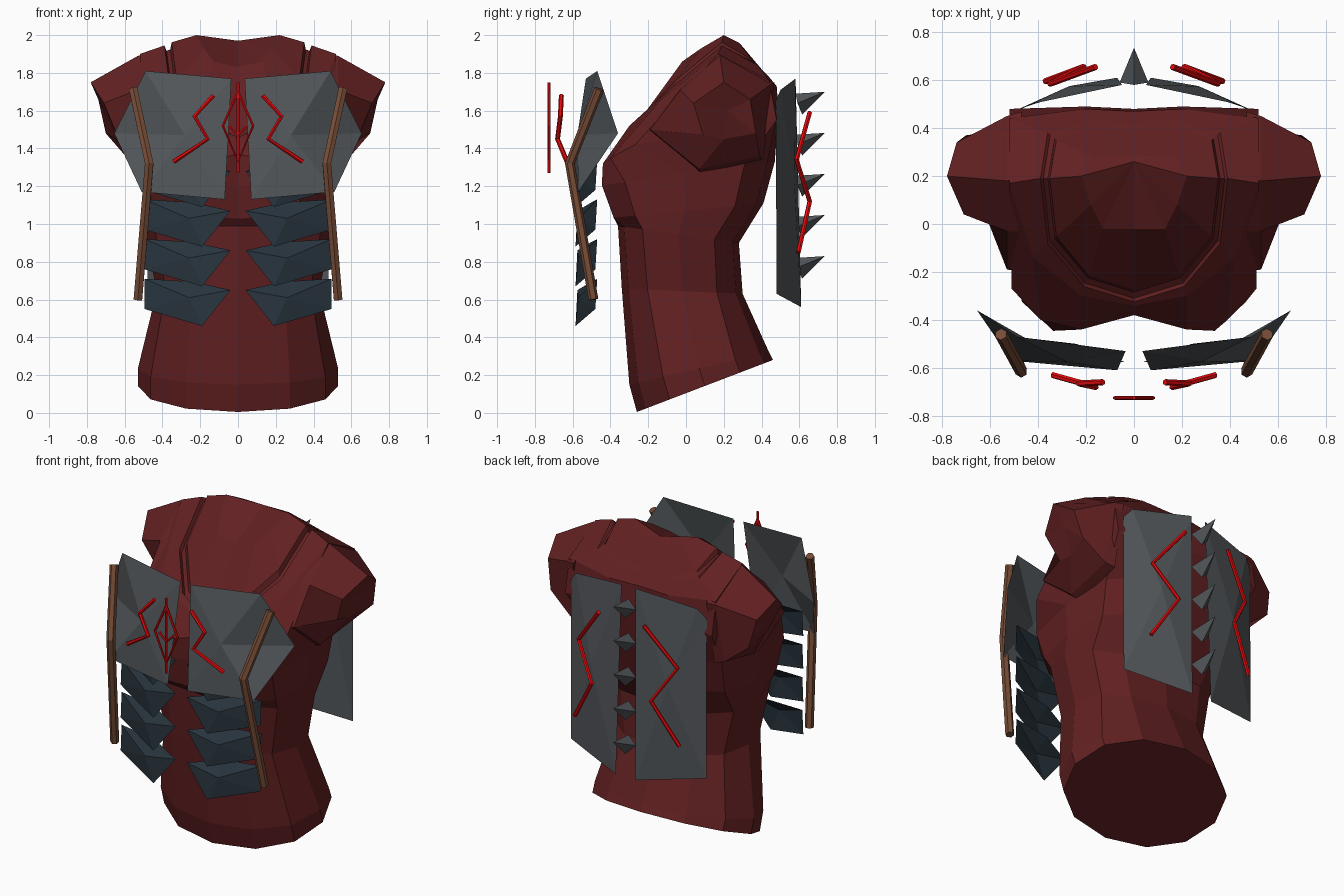
import bpy, bmesh, math

if "Cube" in bpy.data.objects:
    bpy.data.objects.remove(bpy.data.objects["Cube"])


def material(name, rgb):
    m = bpy.data.materials.new(name)
    m.diffuse_color = (*rgb, 1)
    m.use_nodes = True
    m.node_tree.nodes["Principled BSDF"].inputs["Base Color"].default_value = m.diffuse_color
    return m


CLOTH = material("dark red", (0.122, 0.0145, 0.0155))
STEEL = material("grey steel", (0.086, 0.095, 0.103))
BLUE = material("dark blue steel", (0.021, 0.034, 0.046))
LEATHER = material("brown leather", (0.18, 0.072, 0.038))
RED = material("bright red", (0.82, 0.003, 0.004))


def mirrored(ob):
    ob.modifiers.new("Mirror", 'MIRROR').use_mirror_merge = False
    return ob


def mesh_object(name, bm, mat):
    me = bpy.data.meshes.new(name)
    bm.to_mesh(me)
    bm.free()
    me.materials.append(mat)
    ob = bpy.data.objects.new(name, me)
    bpy.context.collection.objects.link(ob)
    return ob


def loft(name, rings, mat, apex):
    """Closed skin through rings of equal length, ending in an apex."""
    bm = bmesh.new()
    vs = [[bm.verts.new(p) for p in r] for r in rings]
    n = len(vs[0])
    tip = bm.verts.new(apex)
    bm.faces.new(vs[0])
    for i in range(n):
        j = (i + 1) % n
        for a, b in zip(vs, vs[1:]):
            bm.faces.new((a[i], a[j], b[j], b[i]))
        bm.faces.new((vs[-1][i], vs[-1][j], tip))
    bmesh.ops.recalc_face_normals(bm, faces=bm.faces)
    return mesh_object(name, bm, mat)


def plate(name, outline, centre, mat, facing):
    """Thin faceted sheet fanned around a raised centre, mirrored."""
    bm = bmesh.new()
    c = bm.verts.new(centre)
    vs = [bm.verts.new(p) for p in outline]
    for i, v in enumerate(vs):
        bm.faces.new((c, v, vs[(i + 1) % len(vs)]))
    bm.normal_update()
    if sum(f.normal.y * f.calc_area() for f in bm.faces) * facing < 0:
        bmesh.ops.reverse_faces(bm, faces=bm.faces)
    return mirrored(mesh_object(name, bm, mat))


def rod(name, paths, radius, mat, mirror=True):
    """Thin faceted rods following point paths."""
    cu = bpy.data.curves.new(name, 'CURVE')
    cu.dimensions = '3D'
    cu.bevel_depth = radius
    cu.bevel_resolution = 1
    cu.use_fill_caps = True
    for path in paths:
        sp = cu.splines.new('POLY')
        sp.points.add(len(path) - 1)
        for p, co in zip(sp.points, path):
            p.co = (*co, 1)
    cu.materials.append(mat)
    tmp = bpy.data.objects.new(name, cu)
    bpy.context.collection.objects.link(tmp)
    bpy.context.view_layer.update()
    me = bpy.data.meshes.new_from_object(
        tmp.evaluated_get(bpy.context.evaluated_depsgraph_get()))
    bpy.data.objects.remove(tmp)
    for poly in me.polygons:
        poly.use_smooth = False
    ob = bpy.data.objects.new(name, me)
    bpy.context.collection.objects.link(ob)
    return mirrored(ob) if mirror else ob


def full(half):
    """Ring from a half listed front centre to back centre."""
    return half + [(-x, y, z) for x, y, z in half[-2:0:-1]]


def oval(width, front, back, z_front, z_back, square, dent):
    """Tilted 12-sided squarish oval with a dent at the front centre."""
    half = []
    for i in range(7):
        t = math.pi * i / 6
        c = -math.cos(t)
        y = (front + back) / 2 + (back - front) / 2 * math.copysign(abs(c) ** square, c)
        z = z_front + (z_back - z_front) * (y - front) / (back - front)
        half.append((width * abs(math.sin(t)) ** square, y + (dent if i == 0 else 0), z))
    return full(half)


# Torso: hem, waist, ribs and chest
body = [oval(*p) for p in (
    (.53, -.26, .46, .005, .28, .95, 0),
    (.53, -.30, .44, .15, .32, .95, 0),
    (.43, -.34, .30, .66, .63, .8, 0),
    (.49, -.36, .28, .99, .90, .75, 0),
    (.50, -.42, .41, 1.03, 1.11, .65, .04),
    (.51, -.485, .47, 1.20, 1.33, .6, .105))]
upper_chest = [(0, -.38, 1.37), (.22, -.44, 1.32), (.39, -.40, 1.35), (.51, -.27, 1.42),
               (.52, .48, 1.55), (.20, .49, 1.6), (0, .48, 1.6)]
shoulders = [(0, -.34, 1.44), (.22, -.30, 1.52), (.42, -.14, 1.65), (.52, .17, 1.90),
             (.52, .44, 1.76), (.21, .48, 1.73), (0, .47, 1.73)]
body += [full(upper_chest), full(shoulders)]

# Collar groove: outer lip, sunken floor and inner lip, fading out at the back
lip = [(0, -.325, 1.46), (.21, -.26, 1.55), (.36, -.08, 1.72), (.39, .19, 1.945),
       (.36, .38, 1.84), (.19, .43, 1.79), (0, .42, 1.79)]
for s, dz in ((1, 0), (.97, -.03), (.92, -.025), (.90, .012)):
    k = 1 - s
    body.append(full([(x * s, y + (.19 - y) * k, z + dz + k * (.3 if i < 3 else .05)) if i < 4
                      else (x * s, y - k * .3, z + k * .3) for i, (x, y, z) in enumerate(lip)]))

# Neck stump
neck = [(0, -.02, 1.83), (.13, -.02, 1.86), (.18, .08, 1.93), (.22, .20, 2.0),
        (.17, .28, 1.96), (.09, .28, 1.96), (0, .29, 1.95)]
body.append(full(neck))
loft("torso", body, CLOTH, (0, .26, 1.97))

# Sleeve stumps, rooted inside the torso
seam = [(.53, .18, 1.89), (.53, -.03, 1.71), (.53, -.19, 1.50),
        (.535, .07, 1.29), (.545, .39, 1.36), (.53, .45, 1.74)]
cuff = [(.78, .20, 1.75), (.71, .04, 1.64), (.64, .09, 1.47),
        (.645, .20, 1.45), (.70, .37, 1.48), (.74, .34, 1.66)]
root = [(x - .06, y * 1.04, z + (z - 1.62) * .07) for x, y, z in seam]
mirrored(loft("sleeve", [root, seam, cuff], CLOTH, (.71, .22, 1.60)))

# Breast plates
plate("breast_plate",
      [(.035, -.53, 1.77), (.49, -.47, 1.81), (.655, -.36, 1.48), (.51, -.57, 1.17), (.07, -.61, 1.13)],
      (.28, -.575, 1.47), STEEL, -1)

# Overlapping belly plates
for i in range(4):
    z = i * .21
    plate(f"belly_plate_{i + 1}",
          [(.495, -.47, .71 + z), (.495, -.48, .55 + z), (.19, -.585, .46 + z),
           (.04, -.575, .65 + z), (.24, -.50, .695 + z)],
          (.26, -.57, .61 + z), BLUE, -1)

# Leather straps
rod("strap", [[(.555, -.46, 1.715), (.47, -.615, 1.32), (.53, -.49, .60)]], .026, LEATHER)

# Back plates with a clipped outer top corner
plate("back_plate",
      [(.05, .58, 1.77), (.43, .50, 1.71), (.48, .475, 1.65), (.48, .48, .63), (.07, .61, .56)],
      (.27, .575, 1.2), STEEL, 1)

# Spine thorns
for i in range(5):
    z = 1.70 - i * .2175
    base = [(0, .58, z - .01), (.06, .59, z - .06), (0, .615, z - .12), (-.06, .59, z - .06)]
    loft(f"spine_thorn_{i + 1}", [base], STEEL, (0, .735, z))

# Zigzag rods, front and back
rod("front_zigzag", [[(.13, -.66, 1.68), (.23, -.665, 1.57), (.16, -.68, 1.45), (.34, -.63, 1.33)]], .013, RED)
rod("back_zigzag", [[(.16, .655, 1.59), (.35, .585, 1.34), (.21, .655, 1.12), (.37, .595, .85)]], .013, RED)

# Diamond emblem at the centre of the chest
Y = -.725
rod("emblem", [
    [(0, Y, 1.75), (0, Y, 1.27)],
    [(0, Y, 1.70), (-.08, Y, 1.52), (0, Y, 1.33), (.08, Y, 1.52), (0, Y, 1.70)],
    [(-.05, Y, 1.52), (0, Y, 1.47), (.05, Y, 1.52)],
], .008, RED, mirror=False)
